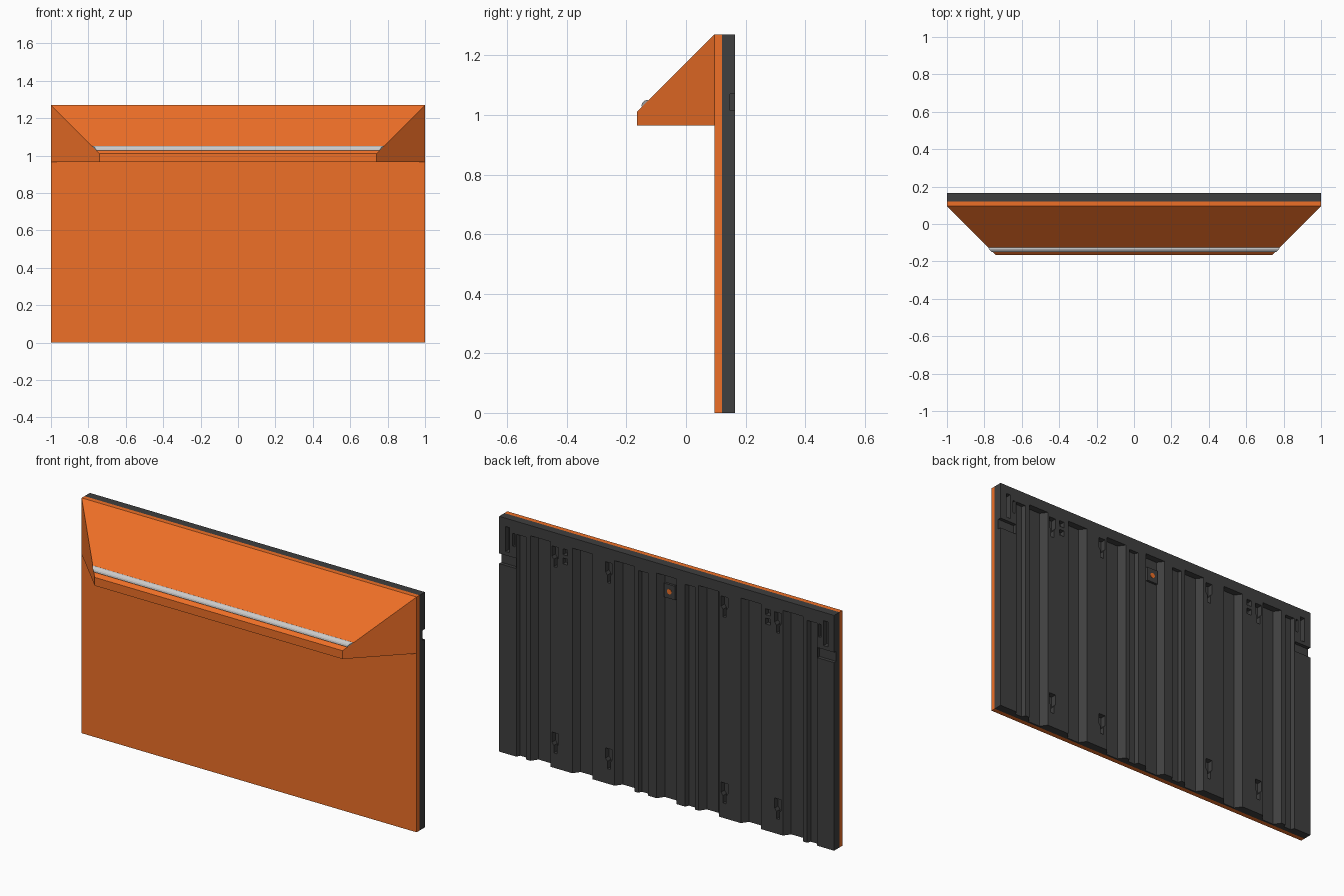
import bpy, bmesh, math
from mathutils import Vector

if "Cube" in bpy.data.objects:
    bpy.data.objects.remove(bpy.data.objects["Cube"])


def material(name, rgb):
    m = bpy.data.materials.new(name)
    m.diffuse_color = (*rgb, 1)
    m.use_nodes = True
    m.node_tree.nodes["Principled BSDF"].inputs["Base Color"].default_value = m.diffuse_color
    return m


ORANGE = material("orange", (0.86, 0.16, 0.02))
DARK = material("charcoal", (0.05, 0.05, 0.05))


def loft(bm, a, b):
    """Closed solid between two matching loops of points."""
    va, vb = [bm.verts.new(p) for p in a], [bm.verts.new(p) for p in b]
    n = len(va)
    faces = [bm.faces.new(va), bm.faces.new(vb)]
    for i in range(n):
        j = (i + 1) % n
        faces.append(bm.faces.new((va[i], va[j], vb[j], vb[i])))
    bmesh.ops.recalc_face_normals(bm, faces=faces)


def box(bm, x0, x1, y0, y1, z0, z1):
    ring = [(x0, y0), (x1, y0), (x1, y1), (x0, y1)]
    loft(bm, [(x, y, z0) for x, y in ring], [(x, y, z1) for x, y in ring])


def finish(bm, name, mat=None):
    me = bpy.data.meshes.new(name)
    bm.to_mesh(me)
    bm.free()
    ob = bpy.data.objects.new(name, me)
    bpy.context.collection.objects.link(ob)
    if mat:
        me.materials.append(mat)
    return ob


W, H = 1.0, 1.27                 # half width, height
FRONT, SEAM, BACK = 0.095, 0.12, 0.165
NOSE, NOSE_X = -0.165, 0.74      # hood front edge

# Front panel
bm = bmesh.new()
box(bm, -W, W, FRONT, SEAM, 0, H)
finish(bm, "front_panel", ORANGE)

# Hood: sloped top and mitred ends
profile = [(FRONT, H), (NOSE, 1.01), (NOSE, 0.965), (FRONT, 0.965)]
bm = bmesh.new()
loft(bm, *[[(s * (NOSE_X + y - NOSE), y, z) for y, z in profile] for s in (-1, 1)])
finish(bm, "hood", ORANGE)

# Light strip: low rounded bar across the slope
bm = bmesh.new()
ends = ([], [])
for i in range(7):
    a = math.pi * i / 6
    t, h = 0.016 * math.cos(a), 0.011 * math.sin(a) - 0.002
    y, z = -0.137 + (t - h) * 0.7071, 1.038 + (t + h) * 0.7071
    for s, ring in zip((-1, 1), ends):
        ring.append((s * (NOSE_X - 0.137 + t * 0.7071 - NOSE), y, z))
loft(bm, *ends)
finish(bm, "light_strip")

# Back shell
bm = bmesh.new()
box(bm, -W, W, SEAM, BACK, 0, H)
shell = finish(bm, "back_shell", DARK)

cut = bmesh.new()
OUT = BACK + 0.01


def groove(x, half, depth, top, slope):
    """Vertical channel with sloped walls, open at the bottom."""
    d, k = BACK - depth, slope * (depth + 0.01) / depth
    ring = [(x - half + slope, d), (x + half - slope, d),
            (x + half - slope + k, OUT), (x - half + slope - k, OUT)]
    loft(cut, [(px, py, -0.02) for px, py in ring], [(px, py, top) for px, py in ring])


def keyhole(x, top):
    """Wide hanging slot with a narrow tail."""
    pts = [(-.02, 0), (.02, 0), (.02, -.055), (.009, -.07),
           (.009, -.11), (-.009, -.11), (-.009, -.07), (-.02, -.055)]
    loft(cut, *[[(x + px, y, top + pz) for px, pz in pts] for y in (BACK - 0.03, OUT)])


# Wide and narrow channels
for i in range(-3, 4):
    groove(i * 0.2515, 0.06, 0.035, 1.215, 0.025)
for s in (-1, 1):
    for x in (0.14, 0.868):
        groove(s * x, 0.029, 0.02, 1.2, 0.008)
    # Hanging slots, upper and lower
    for x in (0.345, 0.665):
        for top in (1.195, 0.19):
            keyhole(s * x, top)
    # Paired clip holes
    for z in (1.115, 1.165):
        box(cut, s * 0.605 - 0.014, s * 0.605 + 0.014, BACK - 0.025, OUT, z, z + 0.032)
    # Side notches and corner slots
    a, b = sorted((s * 0.9, s * 1.02))
    box(cut, a, b, 0.147, OUT, 1.015, 1.07)
    box(cut, s * 0.95 - 0.013, s * 0.95 + 0.013, BACK - 0.03, OUT, 1.09, 1.225)
    box(cut, s * 0.914 - 0.007, s * 0.914 + 0.007, BACK - 0.03, OUT, 1.13, 1.2)

cutter = finish(cut, "shell_cutter")
cutter.hide_render = True
mod = shell.modifiers.new("cut", "BOOLEAN")
mod.operation, mod.solver, mod.object = "DIFFERENCE", "EXACT", cutter
bpy.context.view_layer.objects.active = shell
shell.select_set(True)
bpy.ops.object.modifier_apply(modifier=mod.name)
bpy.data.objects.remove(cutter)

# Cable socket in the middle channel
bm = bmesh.new()
box(bm, -0.033, 0.033, 0.125, 0.142, 1.085, 1.16)
finish(bm, "socket_plate", DARK)
bm = bmesh.new()
circle = [(0.014 * math.cos(a), 0.014 * math.sin(a)) for a in
          (2 * math.pi * i / 12 for i in range(12))]
loft(bm, *[[(x, y, 1.122 + z) for x, z in circle] for y in (0.13, 0.144)])
finish(bm, "socket_core", ORANGE)
